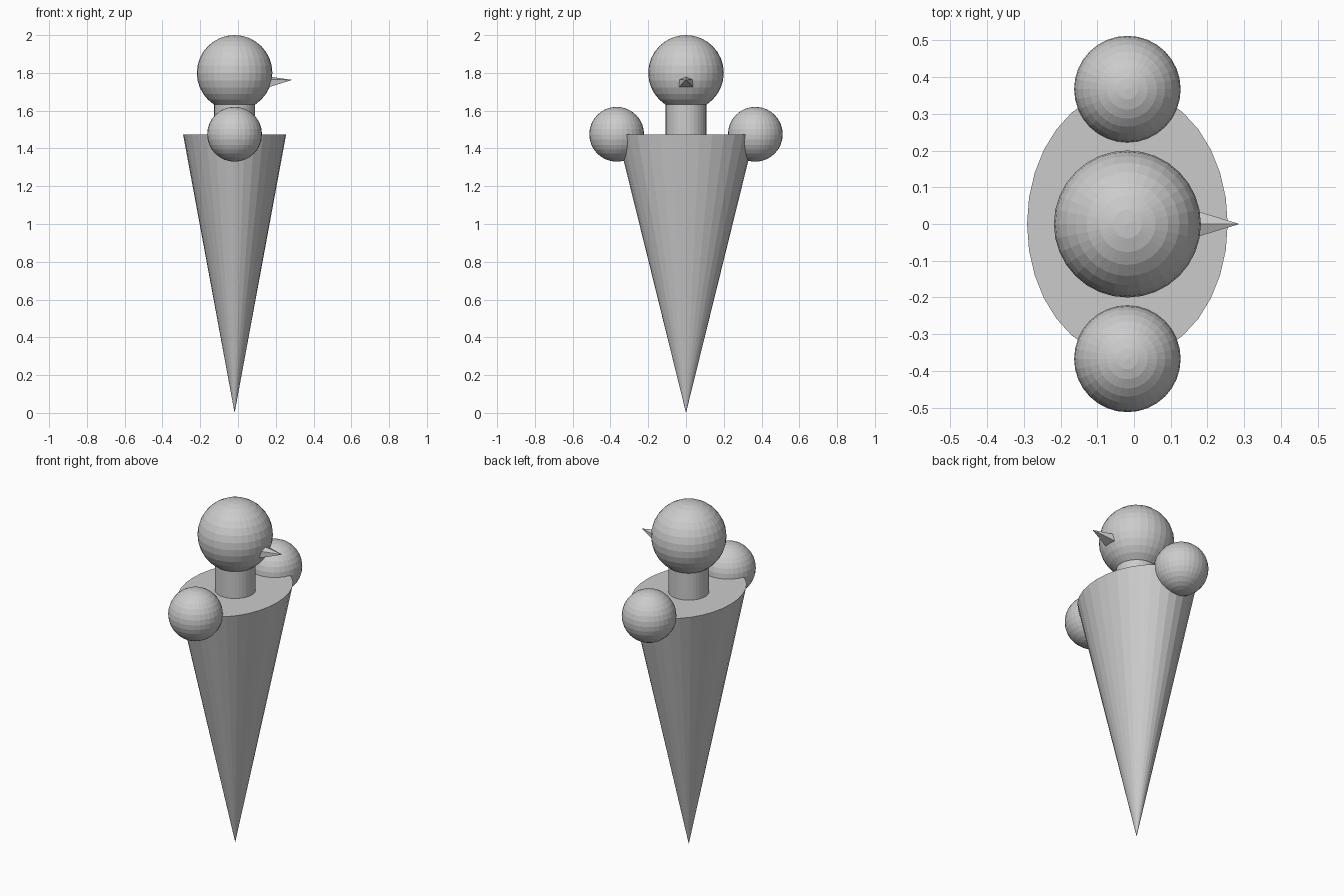
import bpy
import bmesh
from mathutils import Matrix, Vector

default = bpy.data.objects.get("Cube")
if default:
    bpy.data.objects.remove(default)

AXIS_X = -0.018   # centre line of the body
SHOULDER_Z = 1.475

grey = bpy.data.materials.new("plain grey")
grey.use_nodes = True
grey.diffuse_color = (0.6, 0.6, 0.6, 1)
grey.node_tree.nodes["Principled BSDF"].inputs["Base Color"].default_value = (0.6, 0.6, 0.6, 1)


def finish(name, bm):
    bmesh.ops.recalc_face_normals(bm, faces=bm.faces)
    mesh = bpy.data.meshes.new(name)
    bm.to_mesh(mesh)
    bm.free()
    mesh.materials.append(grey)
    obj = bpy.data.objects.new(name, mesh)
    bpy.context.collection.objects.link(obj)
    return obj


def ball(name, radius, y, z):
    bm = bmesh.new()
    bmesh.ops.create_uvsphere(bm, u_segments=32, v_segments=16, radius=radius,
                              matrix=Matrix.Translation((AXIS_X, y, z)))
    return finish(name, bm)


def tapered(name, r_bottom, r_top, z0, z1, stretch=1.0):
    bm = bmesh.new()
    place = Matrix.Translation((AXIS_X, 0, (z0 + z1) / 2)) @ Matrix.Diagonal((1, stretch, 1, 1))
    bmesh.ops.create_cone(bm, cap_ends=True, segments=32, radius1=r_bottom,
                          radius2=r_top, depth=z1 - z0, matrix=place)
    bmesh.ops.remove_doubles(bm, verts=bm.verts, dist=0.0001)
    return finish(name, bm)


# Body: oval cone standing on its point
tapered("body", 0, 0.273, 0, SHOULDER_Z, stretch=1.335)

# Neck and head
tapered("neck", 0.108, 0.108, SHOULDER_Z - 0.02, 1.68)
ball("head", 0.2, 0, 1.8)

# Shoulders
for side, sign in (("front", -1), ("back", 1)):
    ball(side + "_shoulder", 0.145, sign * 0.367, SHOULDER_Z)

# Nose: spike with a gabled cross-section
bm = bmesh.new()
outline = [(-0.037, 1.725), (0.037, 1.725), (0.037, 1.765), (0, 1.78), (-0.037, 1.765)]
base = [bm.verts.new((0.165, y, z)) for y, z in outline]
tip = bm.verts.new(Vector((0.287, 0, 1.763)))
bm.faces.new(base)
for i, v in enumerate(base):
    bm.faces.new((v, base[(i + 1) % len(base)], tip))
finish("nose", bm)
